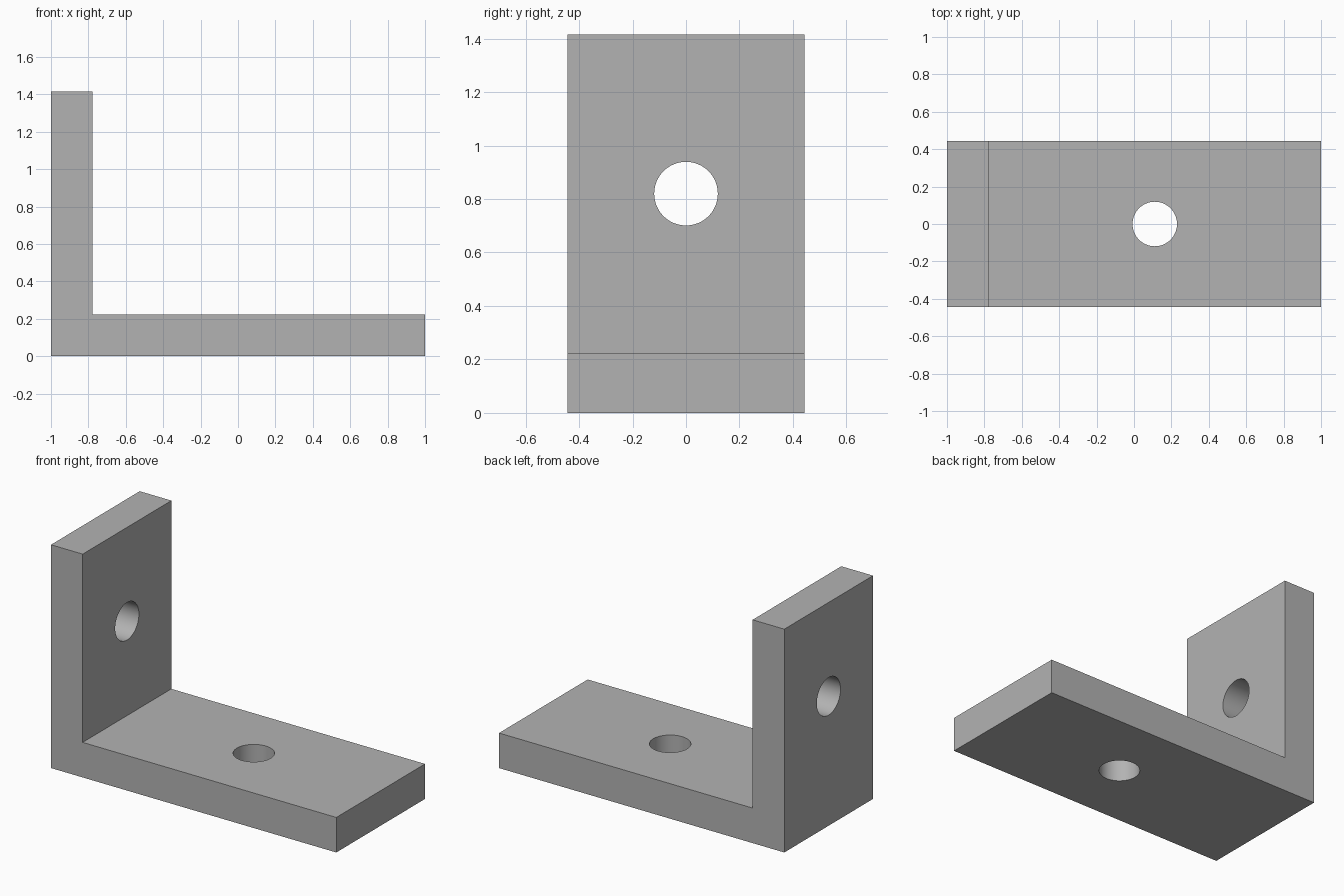
import bpy
import bmesh
from math import pi, radians

cube = bpy.data.objects.get("Cube")
if cube:
    bpy.data.objects.remove(cube, do_unlink=True)

THICK, HEIGHT, HALF_WIDTH = 0.222, 1.415, 0.444
HOLE_RADIUS = 0.119

grey = bpy.data.materials.new("plain grey")
grey.use_nodes = True
colour = (0.45, 0.45, 0.45, 1)
grey.diffuse_color = colour
grey.node_tree.nodes["Principled BSDF"].inputs["Base Color"].default_value = colour

# L-shaped profile extruded across the width
profile = [(-1, 0), (1, 0), (1, THICK), (THICK - 1, THICK),
           (THICK - 1, HEIGHT), (-1, HEIGHT)]
bm = bmesh.new()
face = bm.faces.new([bm.verts.new((x, -HALF_WIDTH, z)) for x, z in profile])
extruded = bmesh.ops.extrude_face_region(bm, geom=[face])["geom"]
bmesh.ops.translate(bm, vec=(0, 2 * HALF_WIDTH, 0),
                    verts=[v for v in extruded if isinstance(v, bmesh.types.BMVert)])
bmesh.ops.recalc_face_normals(bm, faces=bm.faces)
mesh = bpy.data.meshes.new("angle_bracket")
bm.to_mesh(mesh)
bm.free()
mesh.materials.append(grey)
bracket = bpy.data.objects.new("angle_bracket", mesh)
bpy.context.collection.objects.link(bracket)


def drill(name, location, rotation):
    """Cut a round hole through the bracket."""
    bpy.ops.mesh.primitive_cylinder_add(vertices=64, radius=HOLE_RADIUS, depth=3 * THICK,
                                        location=location, rotation=rotation)
    cutter = bpy.context.object
    cutter.name = name
    cutter.hide_render = True
    cutter.data.materials.append(grey)
    cut = bracket.modifiers.new(name, "BOOLEAN")
    cut.operation = "DIFFERENCE"
    cut.solver = "EXACT"
    cut.object = cutter
    bpy.context.view_layer.objects.active = bracket
    bpy.ops.object.modifier_apply(modifier=name)
    bpy.data.objects.remove(cutter, do_unlink=True)


# One bolt hole in each leg
drill("base_hole", (0.111, 0, THICK / 2), (0, 0, 0))
drill("upright_hole", (THICK / 2 - 1, 0, 0.82), (0, pi / 2, 0))

# Smooth hole walls, sharp outer edges
bpy.ops.object.select_all(action="DESELECT")
bracket.select_set(True)
bpy.context.view_layer.objects.active = bracket
bpy.ops.object.shade_smooth_by_angle(angle=radians(30))
